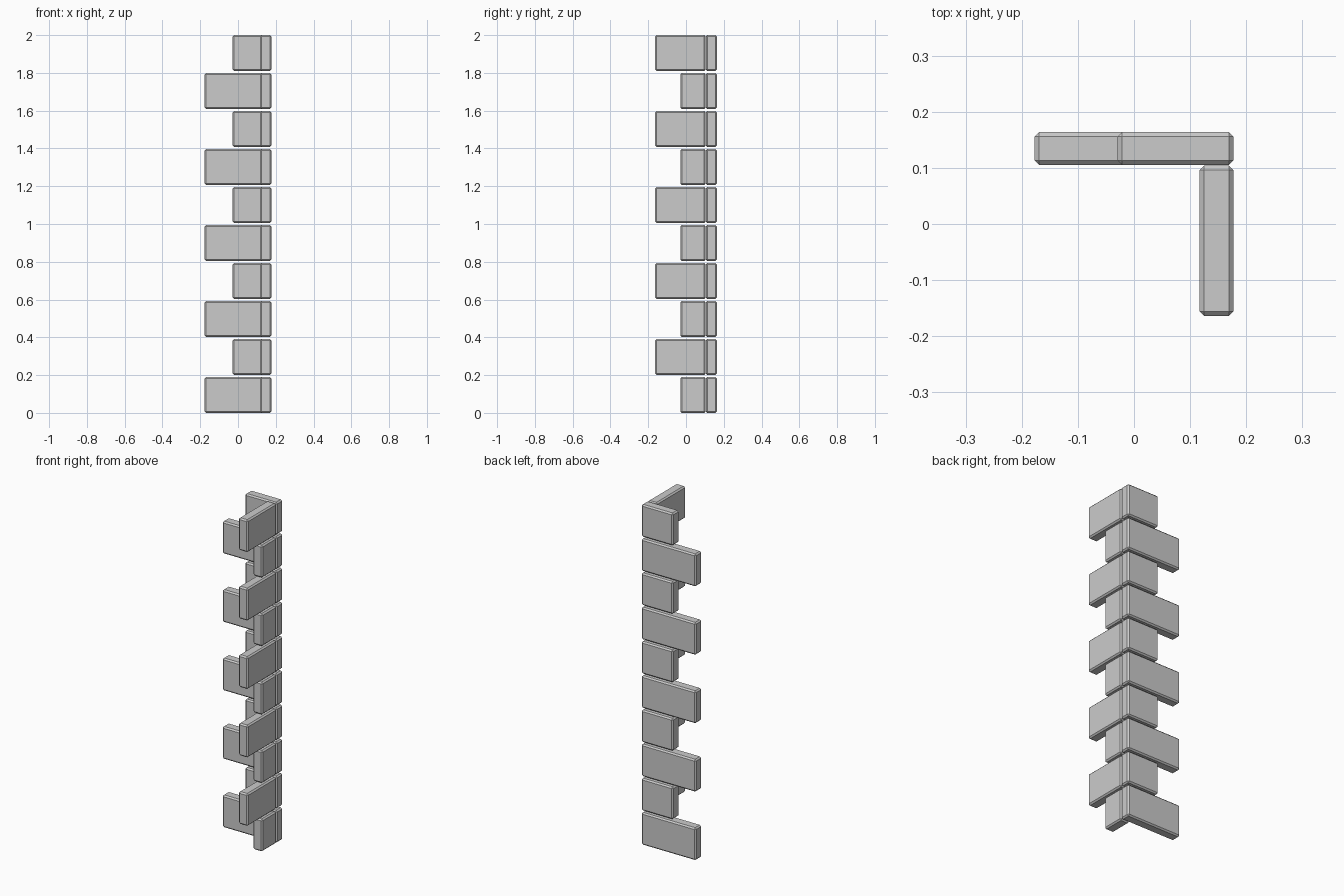
import bpy

if "Cube" in bpy.data.objects:
    bpy.data.objects.remove(bpy.data.objects["Cube"])

ROWS, HEIGHT, TOTAL = 10, 0.19, 2.0
PITCH = (TOTAL - HEIGHT) / (ROWS - 1)
CHAMFER = 0.008


def stone(name, x0, x1, y0, y1, z0):
    """Rectangular stone with a flat chamfer on every edge."""
    bpy.ops.mesh.primitive_cube_add(
        size=1, location=((x0 + x1) / 2, (y0 + y1) / 2, z0 + HEIGHT / 2))
    ob = bpy.context.object
    ob.name = name
    ob.scale = (x1 - x0, y1 - y0, HEIGHT)
    bpy.ops.object.transform_apply(location=False, rotation=False, scale=True)
    bevel = ob.modifiers.new("chamfer", 'BEVEL')
    bevel.width = CHAMFER
    bevel.segments = 1
    return ob


# Corner quoins: long and short stones alternate on the two wall faces
for i in range(ROWS):
    z = i * PITCH
    back_long = i % 2 == 0
    stone(f"back_stone_{i + 1}", -0.177 if back_long else -0.029, 0.177,
          0.105, 0.164, z)
    stone(f"side_stone_{i + 1}", 0.117, 0.177,
          -0.03 if back_long else -0.164, 0.104, z)
